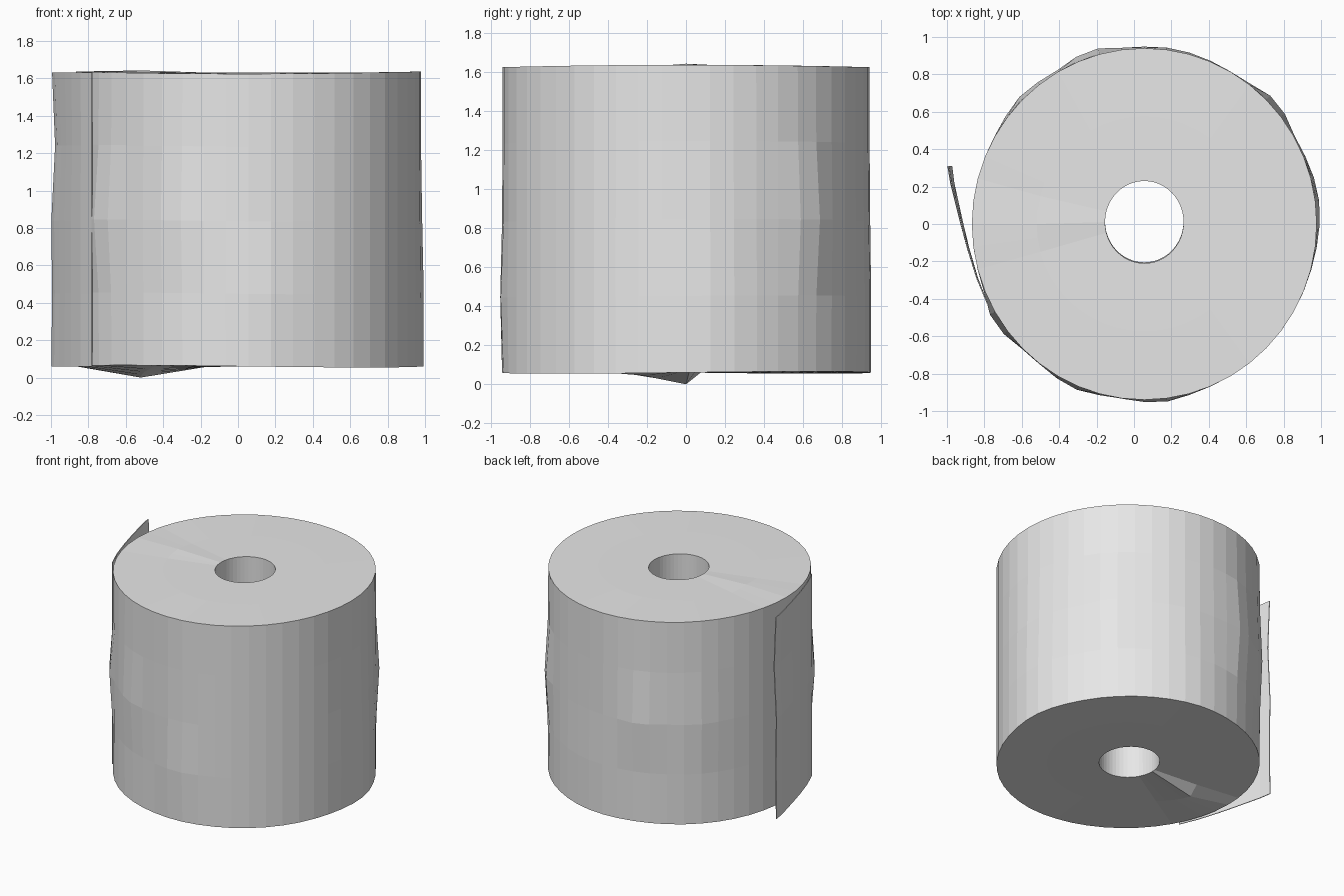
import bpy, bmesh, math

if "Cube" in bpy.data.objects:
    bpy.data.objects.remove(bpy.data.objects["Cube"])

SEG = 48
CX, CY = 0.055, 0.0
RX, RY = 0.922, 0.94
LEVELS = [0.06, 0.45, 0.84, 1.24, 1.63]

paper = bpy.data.materials.new("paper_white")
paper.diffuse_color = (0.8, 0.8, 0.8, 1)
paper.use_nodes = True
paper.node_tree.nodes["Principled BSDF"].inputs["Base Color"].default_value = paper.diffuse_color


def finish(bm, name):
    me = bpy.data.meshes.new(name)
    bm.to_mesh(me)
    bm.free()
    ob = bpy.data.objects.new(name, me)
    bpy.context.collection.objects.link(ob)
    me.materials.append(paper)
    return ob


# Soft bulges in the wrapped paper: angle, height, size, angular width, height spread
BULGES = [(213, 0.84, 0.035, 8, 0.25), (246, 0.84, 0.02, 9, 0.25),
          (276, 0.45, 0.018, 9, 0.3), (8, 0.3, 0.022, 16, 0.6),
          (42, 0.84, 0.035, 8, 0.28), (108, 0.84, 0.035, 9, 0.3),
          (134, 0.84, 0.022, 10, 0.35), (82, 0.3, 0.012, 15, 0.5)]


def bulge(deg, z):
    total = 0
    for a, h, size, wa, wh in BULGES:
        d = (deg - a + 180) % 360 - 180
        total += size * math.exp(-(d / wa) ** 2 - ((z - h) / wh) ** 2)
    return total


# Paper roll: closed loop of rings running up the outside and down the core
bm = bmesh.new()
rings = []


def ring(point):
    rings.append([bm.verts.new(point(i, 2 * math.pi * i / SEG)) for i in range(SEG)])


def outer(z):
    def point(i, a):
        b = bulge(math.degrees(a), z)
        return (CX + (RX + b) * math.cos(a), CY + (RY + b) * math.sin(a),
                z + 0.006 * math.sin(2 * a + z))
    return point


def cap(z, dents):
    return lambda i, a: (CX + 0.575 * math.cos(a), CY + 0.575 * math.sin(a),
                         z + dents.get(i, 0))


def core(z, y):
    return lambda i, a: (CX + 0.21 * math.cos(a), y + 0.22 * math.sin(a), z)


for z in LEVELS:
    ring(outer(z))
ring(cap(1.63, {23: 0.006, 24: 0.012, 25: 0.006}))
ring(core(1.63, 0.01))
ring(core(0.06, 0.015))
ring(cap(0.06, {24: -0.06, 25: -0.045, 26: -0.03, 27: -0.015}))
for k, lower in enumerate(rings):
    upper = rings[(k + 1) % len(rings)]
    for i in range(SEG):
        j = (i + 1) % SEG
        bm.faces.new((lower[i], lower[j], upper[j], upper[i]))
bmesh.ops.recalc_face_normals(bm, faces=bm.faces)
finish(bm, "paper_roll")

# Loose end sheet peeling away on the left
PATH = [(-0.78, -0.435), (-0.84, -0.29), (-0.89, -0.13), (-0.925, 0.0),
        (-0.955, 0.12), (-0.98, 0.22), (-0.995, 0.31)]
SWAY = [0.0, 0.004, 0.0, 0.02, 0.004]
bm = bmesh.new()
rows = []
for z, s in zip(LEVELS, SWAY):
    rows.append([bm.verts.new((x + s * i / 6, y, z)) for i, (x, y) in enumerate(PATH)])
for lo, up in zip(rows, rows[1:]):
    for i in range(len(PATH) - 1):
        bm.faces.new((lo[i + 1], lo[i], up[i], up[i + 1]))
flap = finish(bm, "loose_sheet")
mod = flap.modifiers.new("thickness", 'SOLIDIFY')
mod.thickness = 0.006
mod.offset = 0
